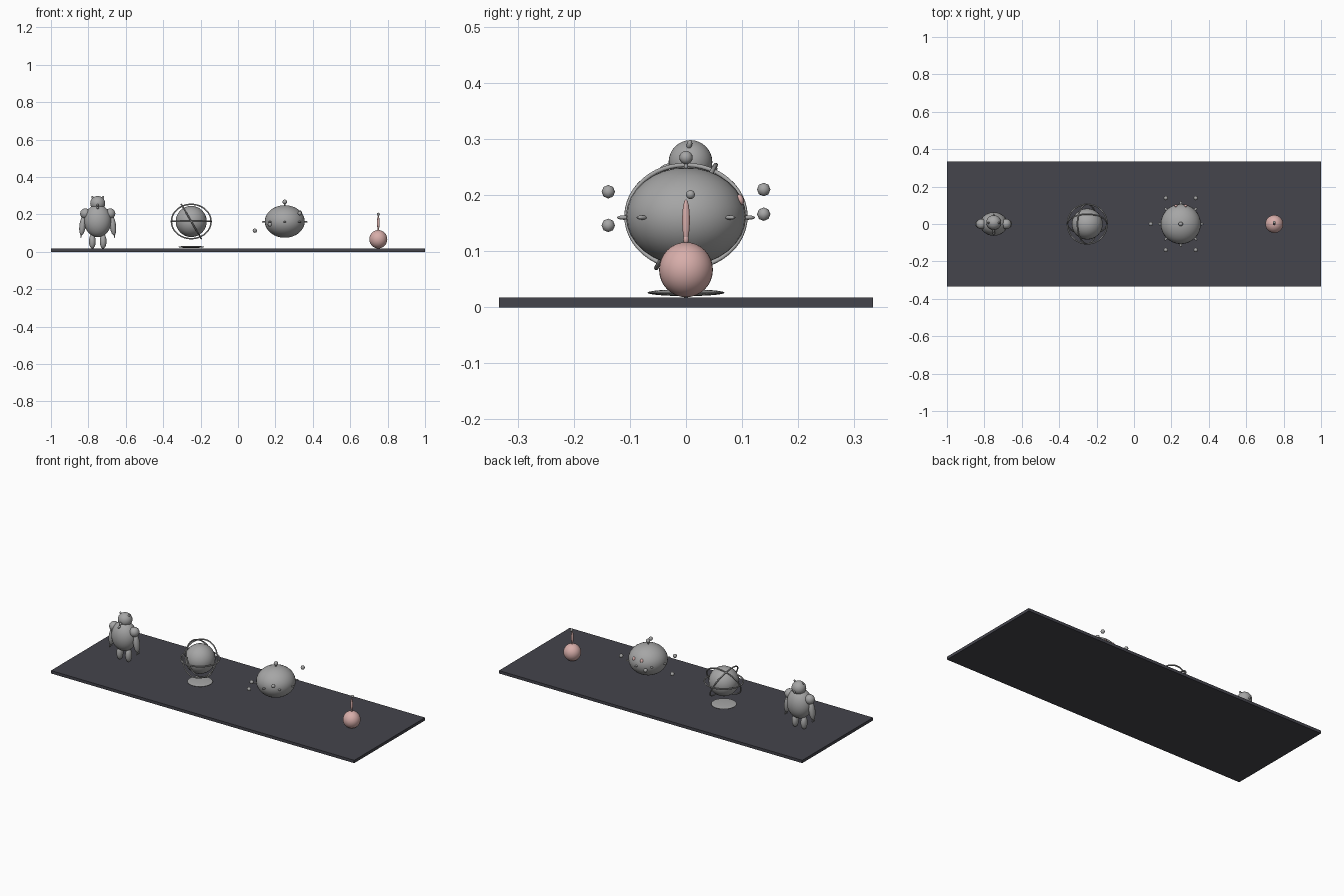
import bpy, math
from math import sin, cos, radians

if "Cube" in bpy.data.objects:
    bpy.data.objects.remove(bpy.data.objects["Cube"])


def material(name, rgb):
    m = bpy.data.materials.new(name)
    m.diffuse_color = (*rgb, 1)
    m.use_nodes = True
    m.node_tree.nodes["Principled BSDF"].inputs["Base Color"].default_value = m.diffuse_color
    return m


GREY = material("grey", (0.38, 0.38, 0.38))
PINK = material("pink", (0.68, 0.42, 0.40))
SLATE = material("dark slate", (0.058, 0.058, 0.072))


def finish(name, mat, scale=(1, 1, 1), rot=(0, 0, 0)):
    o = bpy.context.object
    o.name = name
    o.scale = scale
    o.rotation_euler = rot
    o.data.materials.append(mat)
    return o


def ball(name, loc, size, mat=GREY, rot=(0, 0, 0), seg=16):
    """Smooth ellipsoid with half-axes given by size."""
    bpy.ops.mesh.primitive_uv_sphere_add(segments=seg, ring_count=seg // 2, radius=1, location=loc)
    o = finish(name, mat, size, rot)
    bpy.ops.object.shade_smooth()
    return o


def ring(name, loc, radius, tube, rot):
    bpy.ops.mesh.primitive_torus_add(location=loc, major_radius=radius, minor_radius=tube,
                                     major_segments=48, minor_segments=8)
    finish(name, GREY, rot=rot)
    bpy.ops.object.shade_smooth()


# Display board
bpy.ops.mesh.primitive_cube_add(size=1, location=(0, 0, 0.0085))
finish("display_board", SLATE, (2, 0.667, 0.017))

# Round-bodied figure
X = -0.75
ball("figure_body", (X, 0, 0.165), (0.073, 0.063, 0.087), seg=32)
ball("figure_head", (X, 0.008, 0.259), (0.040, 0.039, 0.039), seg=32)
for i, z in enumerate((0.249, 0.235)):
    ball(f"figure_front_bead_{i}", (X, -0.036 - 0.012 * i, z), (0.006, 0.012, 0.006), rot=(0.4, 0, 0))
ball("figure_back_bead", (X, 0.048, 0.247), (0.005, 0.008, 0.006))
for s, side in ((-1, "left"), (1, "right")):
    ball(f"figure_ear_{side}", (X + s * 0.028, 0.006, 0.290), (0.006, 0.005, 0.009), rot=(-0.2, s * 0.5, 0))
    ball(f"figure_shoulder_{side}", (X + s * 0.066, 0, 0.204), (0.028, 0.028, 0.028), seg=24)
    ball(f"figure_arm_{side}", (X + s * 0.081, 0, 0.140), (0.017, 0.020, 0.053), rot=(0, -s * 0.12, 0), seg=24)
    for k in (-1, 0, 1):
        ball(f"figure_finger_{side}_{k + 1}", (X + s * 0.090, k * 0.011, 0.084), (0.003, 0.003, 0.010))
    ball(f"figure_leg_{side}", (X + s * 0.029, 0, 0.056), (0.018, 0.021, 0.039), seg=24)

# Globe with three crossed rings over a flat foot
X, Z = -0.25, 0.162
ball("globe", (X, 0, Z), (0.083, 0.083, 0.083), seg=32)
for name, rot in (("level", (0, 0, 0)), ("side_tilt", (0, radians(60), 0)), ("front_tilt", (radians(60), 0, 0))):
    ring(f"globe_ring_{name}", (X, 0, Z), 0.106, 0.004, rot)
ball("globe_foot", (X, 0, 0.026), (0.069, 0.069, 0.006), seg=32)

# Flattened pod with equator studs, eyes and floating satellites
X, Z = 0.25, 0.162
ball("pod_body", (X, 0, Z), (0.107, 0.107, 0.087), seg=32)
ball("pod_top_knob", (X, 0, 0.267), (0.012, 0.012, 0.012))
ball("pod_knob_stem", (X, 0, 0.252), (0.004, 0.004, 0.010))
for i in range(8):
    a = i * math.pi / 4
    ball(f"pod_stud_{i}", (X + 0.111 * cos(a), 0.111 * sin(a), 0.160), (0.012, 0.007, 0.004), rot=(0, 0, a))
for s, side in ((-1, "left"), (1, "right")):
    ball(f"pod_eye_{side}", (X + s * 0.026, 0.097, 0.192), (0.009, 0.006, 0.010), PINK, rot=(0.35, 0, 0))
for i, (deg, z) in enumerate(((60, 0.210), (120, 0.166), (180, 0.113), (240, 0.146), (300, 0.206))):
    a = radians(deg)
    ball(f"pod_satellite_{i}", (X + 0.16 * cos(a), 0.16 * sin(a), z), (0.012, 0.012, 0.012), seg=8)

# Pink orb with upright stalk
X = 0.75
ball("orb_body", (X, 0, 0.067), (0.048, 0.048, 0.049), PINK, seg=32)
ball("orb_stalk", (X, 0, 0.155), (0.007, 0.007, 0.038), PINK)
ball("orb_stalk_base", (X, 0, 0.121), (0.005, 0.005, 0.008), PINK)
ball("orb_tip", (X, 0.008, 0.201), (0.008, 0.008, 0.008))
